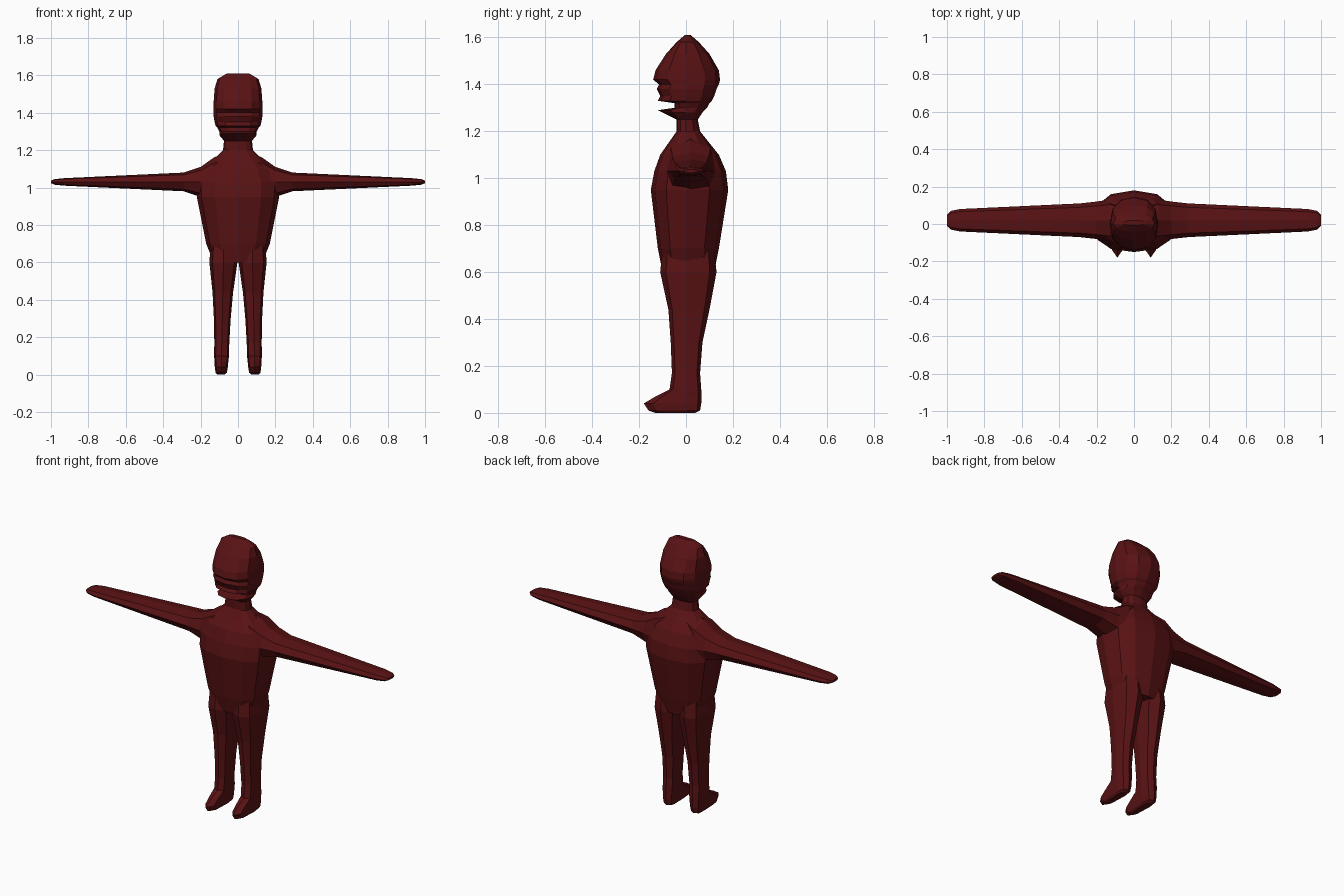
import bpy
import bmesh
import math
from mathutils import Vector

cube = bpy.data.objects.get("Cube")
if cube:
    bpy.data.objects.remove(cube, do_unlink=True)

# Single dark red skin
skin = bpy.data.materials.new("dark_red")
skin.use_nodes = True
colour = (.1, .006, .007, 1)
skin.diffuse_color = colour
shader = skin.node_tree.nodes["Principled BSDF"]
shader.inputs["Base Color"].default_value = colour
shader.inputs["Roughness"].default_value = .8


def oval(half_width, low, high, squareness, sides):
    """Squared-off oval, even across its width, with separate low and high reach."""
    def swell(value):
        value = round(value, 6)
        return math.copysign(abs(value) ** (2 / squareness), value)

    points = []
    for i in range(sides):
        angle = math.tau * i / sides
        across, along = swell(math.cos(angle)), swell(math.sin(angle))
        reach = high if along > 0 else -low
        points.append((half_width * across, reach * along))
    return points


def loft(name, rings):
    """Skin a closed surface over a list of equal-sized rings of points."""
    bm = bmesh.new()
    loops = [[bm.verts.new(point) for point in ring] for ring in rings]
    count = len(loops[0])
    for lower, upper in zip(loops, loops[1:]):
        for i in range(count):
            j = (i + 1) % count
            bm.faces.new((lower[i], lower[j], upper[j], upper[i]))
    bm.faces.new(loops[0])
    bm.faces.new(loops[-1])
    bmesh.ops.recalc_face_normals(bm, faces=bm.faces)
    mesh = bpy.data.meshes.new(name)
    bm.to_mesh(mesh)
    bm.free()
    mesh.materials.append(skin)
    obj = bpy.data.objects.new(name, mesh)
    bpy.context.collection.objects.link(obj)


def upright_ring(height, half_width, front, back, squareness, sides, centre=0):
    """Level cross-section at a height, shifted sideways to its centre."""
    outline = oval(half_width, front, back, squareness, sides)
    return [Vector((centre + x, y, height)) for x, y in outline]


def arm_ring(side, reach, half_depth, half_height):
    """Cross-section of an arm, held level just behind the body's middle."""
    outline = oval(half_depth, -half_height, half_height, 2.6, 8)
    return [Vector((side * reach, .02 + y, 1.03 + z)) for y, z in outline]


# Torso and neck: height, half width, front, back
torso = [
    (.6, .13, -.1, .12),
    (.7, .17, -.12, .14),
    (.95, .22, -.15, .18),
    (1.03, .22, -.135, .17),
    (1.1, .19, -.11, .14),
    (1.15, .13, -.075, .1),
    (1.2, .08, -.04, .06),
]

# Head with open mouth, upper lip, nose and brow, ending in a crosswise crest
head = [
    (1.25, .075, -.04, .05),
    (1.28, .1, -.1, .07),
    (1.29, .1, -.12, .08),
    (1.3, .1, -.05, .09),
    (1.32, .11, -.05, .1),
    (1.33, .12, -.12, .11),
    (1.35, .125, -.11, .12),
    (1.38, .13, -.125, .13),
    (1.4, .13, -.115, .14),
    (1.42, .13, -.14, .145),
    (1.46, .13, -.13, .14),
    (1.53, .125, -.085, .1),
    (1.58, .11, -.04, .055),
    (1.61, .06, -.005, .02),
]
loft("body_and_head", [upright_ring(*row, 2.4, 12) for row in torso + head])

# Arms flaring out of the shoulders: reach, half depth, half height
arm = [
    (.06, .09, .16),
    (.13, .11, .13),
    (.2, .1, .08),
    (.29, .09, .05),
    (.93, .06, .02),
    (.98, .05, .015),
    (1, .03, .007),
]

# Legs running down into forward-pointing feet: height, half width, front, back
leg = [
    (.7, .07, -.1, .12),
    (.6, .075, -.11, .13),
    (.44, .055, -.075, .1),
    (.3, .045, -.065, .07),
    (.17, .04, -.06, .06),
    (.1, .04, -.07, .065),
    (.07, .037, -.13, .065),
    (.04, .035, -.18, .065),
    (.01, .03, -.16, .06),
    (0, .02, -.13, .04),
]

for side, label in ((1, "left"), (-1, "right")):
    loft(label + "_arm", [arm_ring(side, *row) for row in arm])
    # Legs spread slightly towards the ground
    loft(label + "_leg_and_foot", [
        upright_ring(*row, 2.8, 8, side * (.09 - .02 * row[0])) for row in leg
    ])
